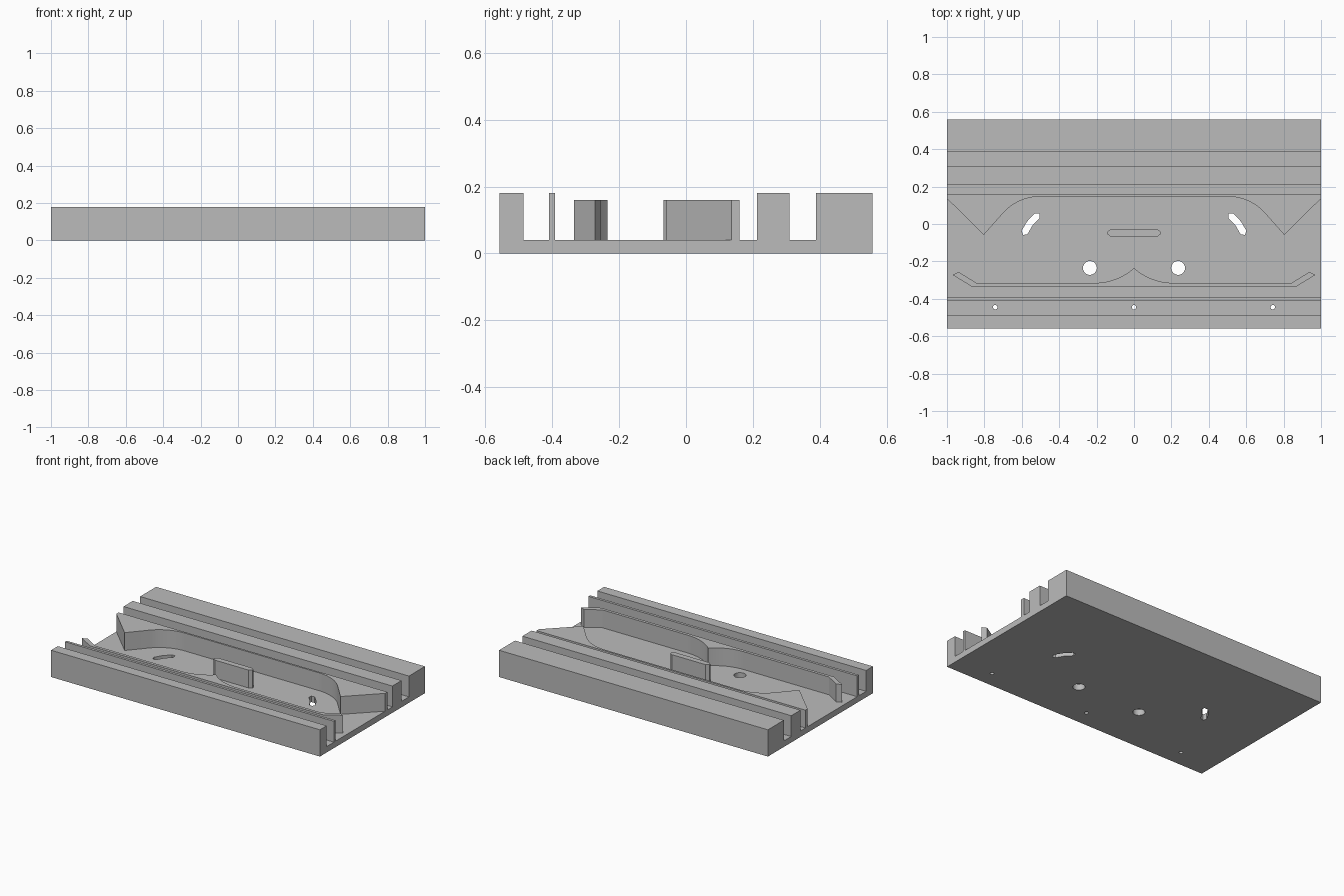
import bpy, bmesh, math
from mathutils import Vector

cube = bpy.data.objects.get("Cube")
if cube:
    bpy.data.objects.remove(cube, do_unlink=True)

grey = bpy.data.materials.new("plain grey")
grey.use_nodes = True
colour = (0.5, 0.5, 0.5, 1)
grey.diffuse_color = colour
grey.node_tree.nodes["Principled BSDF"].inputs["Base Color"].default_value = colour

FLOOR, WALL, RAIL = 0.04, 0.16, 0.18


def prism(name, outline, direction, smooth=True):
    """Extrude a closed outline of 3D points along a direction."""
    bm = bmesh.new()
    face = bm.faces.new([bm.verts.new(p) for p in outline])
    new = bmesh.ops.extrude_face_region(bm, geom=[face])["geom"]
    bmesh.ops.translate(bm, vec=direction, verts=[v for v in new if isinstance(v, bmesh.types.BMVert)])
    bmesh.ops.recalc_face_normals(bm, faces=bm.faces)
    mesh = bpy.data.meshes.new(name)
    bm.to_mesh(mesh)
    bm.free()
    obj = bpy.data.objects.new(name, mesh)
    bpy.context.collection.objects.link(obj)
    mesh.materials.append(grey)
    if smooth:
        soften(obj)
    return obj


def soften(obj):
    bpy.ops.object.select_all(action='DESELECT')
    obj.select_set(True)
    bpy.context.view_layer.objects.active = obj
    bpy.ops.object.shade_smooth_by_angle(angle=math.radians(20))


def upright(name, points, z0=FLOOR - 0.01, z1=WALL, smooth=True):
    return prism(name, [(x, y, z0) for x, y in points], (0, 0, z1 - z0), smooth)


def mirrored(half):
    """Complete a left-to-centre line with its mirror image."""
    return half + [(-x, y) for x, y in reversed(half) if abs(x) > 1e-5]


def arc(cx, cy, r, start, end, n):
    angles = [math.radians(start + (end - start) * i / n) for i in range(n + 1)]
    return [(cx + r * math.cos(a), cy + r * math.sin(a)) for a in angles]


# Grooved bed: one side profile swept along x
rails = [(-0.558, -0.486), (-0.409, -0.391), (0.212, 0.31), (0.388, 0.558)]
profile = [(-0.558, 0)]
for i, (a, b) in enumerate(rails):
    if i:
        profile.append((a, FLOOR))
    profile += [(a, RAIL), (b, RAIL)]
    if i < len(rails) - 1:
        profile.append((b, FLOOR))
profile.append((0.558, 0))
bed = prism("grooved_bed", [(-1, y, z) for y, z in profile], (2, 0, 0), False)

# Holes through the floor
cutters = []


def hole(name, points):
    cutter = upright(name, points, -0.1, 0.1, False)
    cutter.hide_render = True
    cutters.append(cutter)


for side in (-1, 1):
    hole("round_hole_cutter", arc(side * 0.236, -0.235, 0.037, 0, 348.75, 31))
    # Curved slot with rounded ends, following the back wall
    path = [Vector(p) for p in ((-0.585, -0.045), (-0.558, 0.002), (-0.517, 0.045))]
    edges = [[], []]
    for i, p in enumerate(path):
        t = (path[min(i + 1, 2)] - path[max(i - 1, 0)]).normalized()
        n = Vector((-t.y, t.x))
        for edge, s in zip(edges, (1, -1)):
            edge.append(p + n * 0.018 * s)
    first, last = (path[1] - path[0]).normalized(), (path[2] - path[1]).normalized()
    loop = edges[0] + [path[2] + last * 0.016] + edges[1][::-1] + [path[0] - first * 0.016]
    hole("slot_cutter", [(-side * p.x, p.y) for p in loop])
for x in (-0.742, 0, 0.742):
    hole("screw_hole_cutter", arc(x, -0.445, 0.012, 0, 337.5, 15))

for cutter in cutters:
    mod = bed.modifiers.new("hole", 'BOOLEAN')
    mod.object = cutter
    mod.operation = 'DIFFERENCE'
    mod.solver = 'EXACT'
bpy.context.view_layer.update()
cut_mesh = bpy.data.meshes.new_from_object(bed.evaluated_get(bpy.context.evaluated_depsgraph_get()))
bed.modifiers.clear()
bed.data = cut_mesh
for cutter in cutters:
    bpy.data.objects.remove(cutter, do_unlink=True)
soften(bed)

# Back wall with pointed wedges and rounded shoulders
half = [(-1, 0.16), (-1, 0.136), (-0.803, -0.058)] + arc(-0.5, 0.147 - 0.27, 0.27, 138, 90, 14)
upright("back_wall", mirrored(half))

# Front guide with bent ends and a central cusp
upper = [(-0.97, -0.272), (-0.938, -0.256), (-0.842, -0.315)]
upper += arc(-0.21, 0.001, 0.316, -90, -48.4, 12)[:-1] + [(0, -0.235)]
upright("front_guide", mirrored(upper) + [(0.867, -0.335), (-0.867, -0.335)])

# Centre bar with chamfered ends
bar = [(-0.145, -0.043), (-0.125, -0.029), (0.125, -0.029), (0.145, -0.043),
       (0.145, -0.052), (0.125, -0.067), (-0.125, -0.067), (-0.145, -0.052)]
upright("centre_bar", bar, smooth=False)
